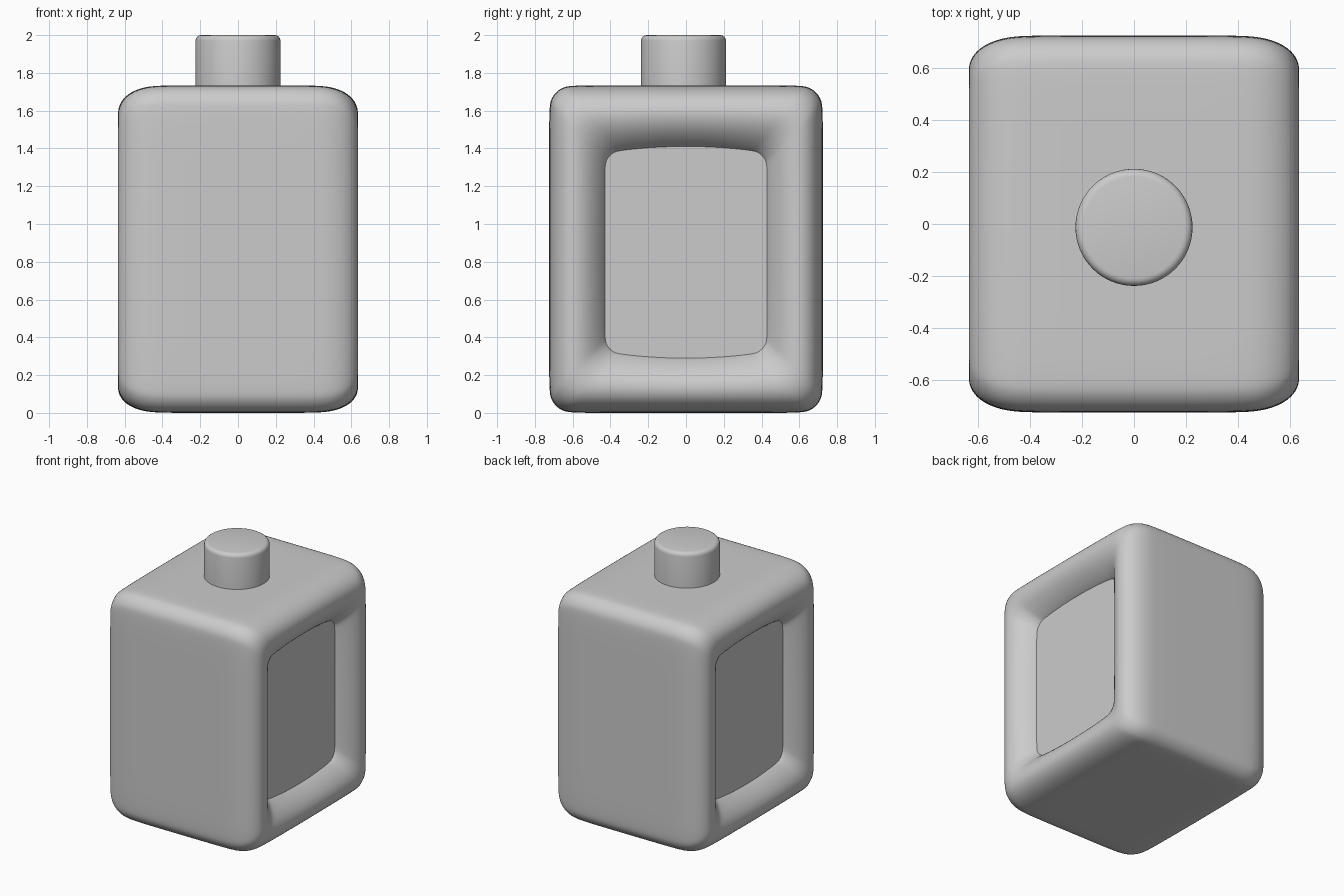
import bpy, bmesh, math

if "Cube" in bpy.data.objects:
    bpy.data.objects.remove(bpy.data.objects["Cube"])

HY, HZ, ZC = 0.725, 0.867, 0.867     # body half depth, half height, centre height


def finish(bm, name):
    bmesh.ops.recalc_face_normals(bm, faces=bm.faces)
    me = bpy.data.meshes.new(name)
    bm.to_mesh(me)
    bm.free()
    ob = bpy.data.objects.new(name, me)
    bpy.context.collection.objects.link(ob)
    bpy.ops.object.select_all(action='DESELECT')
    ob.select_set(True)
    bpy.context.view_layer.objects.active = ob
    return ob


def ring(inset):
    """Rounded rectangle in y/z, shrunk by inset; inner rings bow outwards slightly."""
    t = inset / 0.32
    hy, hz = HY - inset, HZ - inset - 0.045 * t
    r = 0.12 - 0.05 * t
    corners = []
    for k, (sy, sz) in enumerate([(1, 1), (-1, 1), (-1, -1), (1, -1)]):
        for i in range(5):
            a = math.pi / 2 * (k + i / 4)
            corners.append((sy * (hy - r) + r * math.cos(a),
                            sz * (hz - r) + r * math.sin(a)))
    pts = []
    for i, p in enumerate(corners):
        pts.append(p)
        if i % 5 == 4:                       # straight side to the next corner
            q = corners[(i + 1) % 20]
            pts += [(p[0] + (q[0] - p[0]) * s, p[1] + (q[1] - p[1]) * s)
                    for s in (0.2, 0.4, 0.6, 0.8)]
    out = []
    for y, z in pts:
        by = 0.006 * t * (1 - (z / hz) ** 2) * y / hy
        bz = 0.036 * t * (1 - (y / hy) ** 2) * z / hz
        out.append((y + by, ZC - 0.018 * t + z + bz))
    return out


# Body: rings lofted from one recessed side, over the rim, to the other
half = [(0, 0.15), (0, 0.40), (0.006, 0.49), (0.03, 0.565), (0.07, 0.617),
        (0.125, 0.640), (0.185, 0.628), (0.24, 0.59), (0.285, 0.535),
        (0.308, 0.49), (0.32, 0.43)]
profile = [(d, -x) for d, x in reversed(half)] + half
bm = bmesh.new()
rings = [[bm.verts.new((x, y, z)) for y, z in ring(d)] for d, x in profile]
for a, b in zip(rings, rings[1:]):
    n = len(a)
    for i in range(n):
        j = (i + 1) % n
        bm.faces.new((a[i], a[j], b[j], b[i]))
bm.faces.new(rings[0])
bm.faces.new(rings[-1])
body = finish(bm, "bottle_body")
sub = body.modifiers.new("Smooth", 'SUBSURF')
sub.levels = sub.render_levels = 2
bpy.ops.object.shade_smooth()

# Flat label panels: one slab filling the bottom of both side recesses
bm = bmesh.new()
bmesh.ops.create_cube(bm, size=1)
bmesh.ops.scale(bm, vec=(1.02, 0.86, 1.12), verts=bm.verts)
bmesh.ops.translate(bm, vec=(0, 0, 0.85), verts=bm.verts)
finish(bm, "label_panels")

# Cap
bm = bmesh.new()
bmesh.ops.create_cone(bm, cap_ends=True, segments=64, radius1=0.225,
                      radius2=0.225, depth=0.32)
bmesh.ops.translate(bm, vec=(0, -0.013, 1.84), verts=bm.verts)
rim = [e for e in bm.edges if all(v.co.z > 1.99 for v in e.verts)]
bmesh.ops.bevel(bm, geom=rim, offset=0.03, segments=4, profile=0.5, affect='EDGES')
finish(bm, "cap")
bpy.ops.object.shade_smooth_by_angle(angle=math.radians(40))
